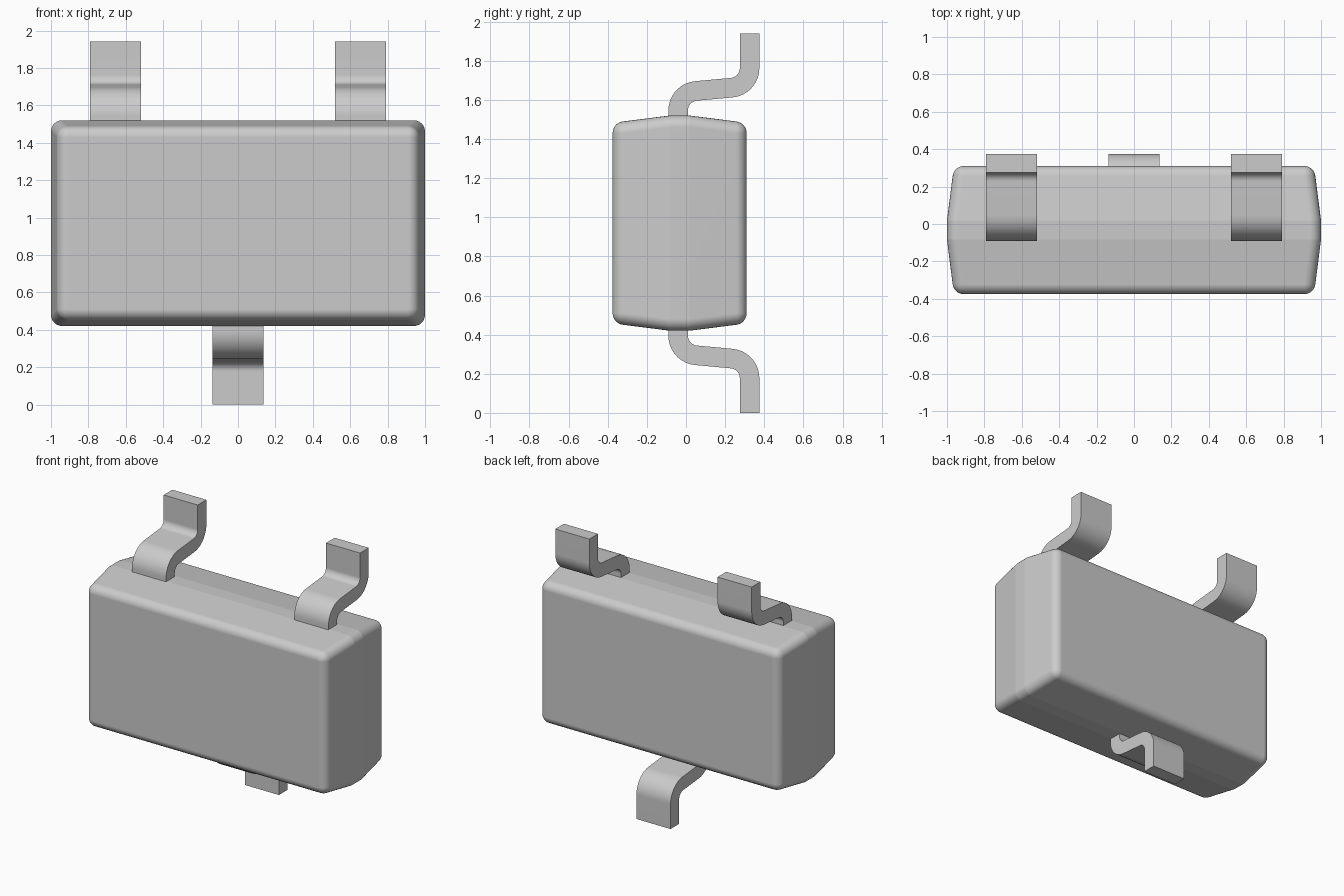
import bpy, bmesh
from math import cos, sin, pi, radians

if "Cube" in bpy.data.objects:
    bpy.data.objects.remove(bpy.data.objects["Cube"])

MID_Z = 0.97      # height of the mirror plane between top and bottom leads
BODY_Y = -0.0325  # centre of the body in depth


def finish(bm, name, sharp=()):
    """Make an object, smooth except at hard edges and the listed ones."""
    bmesh.ops.remove_doubles(bm, verts=bm.verts, dist=1e-5)
    bmesh.ops.recalc_face_normals(bm, faces=bm.faces)
    for f in bm.faces:
        f.smooth = True
    for e in bm.edges:
        on_ring = any(all(abs(v.co.y - y) < 1e-4 for v in e.verts) for y in sharp)
        e.smooth = e.calc_face_angle(0) < radians(30) and not on_ring
    mesh = bpy.data.meshes.new(name)
    bm.to_mesh(mesh)
    bm.free()
    obj = bpy.data.objects.new(name, mesh)
    bpy.context.collection.objects.link(obj)
    mod = obj.modifiers.new("even_normals", 'WEIGHTED_NORMAL')
    mod.keep_sharp = True
    return obj


def rounded_ring(bm, y, inset, r, n=6):
    """Rounded rectangle in the xz plane."""
    a, b = 1.0 - inset, 0.55 - inset
    ring = []
    for q, (sx, sz) in enumerate([(1, 1), (-1, 1), (-1, -1), (1, -1)]):
        for i in range(n + 1):
            t = (q + i / n) * pi / 2
            ring.append(bm.verts.new((sx * (a - r) + r * cos(t), y,
                                      MID_Z + sz * (b - r) + r * sin(t))))
    return ring


# Body: drafted both ways from a flat parting band, with rounded rims
def make_body():
    half, flat, r, steps = 0.3425, 0.05, 0.06, 8
    side = [(flat, 0.0, r)]
    for i in range(steps + 1):
        t = radians(7.5 + 82.5 * i / steps)
        side.append((half - r + r * sin(t), 0.09 - r * cos(t),
                     max(r * cos(t), 0.0005)))
    profile = [(-d, s, c) for d, s, c in reversed(side)] + side
    bm = bmesh.new()
    rings = [rounded_ring(bm, BODY_Y + d, s, c) for d, s, c in profile]
    for p, q in zip(rings, rings[1:]):
        for i in range(len(p)):
            j = (i + 1) % len(p)
            bm.faces.new((p[i], p[j], q[j], q[i]))
    bm.faces.new(rings[0])
    bm.faces.new(rings[-1])
    finish(bm, "package_body", (BODY_Y - flat, BODY_Y + flat))


# Lead: S-bent strip of constant thickness, flipped for the bottom side
def make_lead(name, x, flip=False, width=0.275, n=9):
    left, right = [(-0.09, 1.45)], [(0.01, 1.45)]
    bends = [((0.06, 1.546), 180, 95, 0.15, 0.05),
             ((0.225, 1.762), -85, 0, 0.05, 0.15)]
    for (cy, cz), a0, a1, rl, rr in bends:
        for i in range(n + 1):
            t = radians(a0 + (a1 - a0) * i / n)
            left.append((cy + rl * cos(t), cz + rl * sin(t)))
            right.append((cy + rr * cos(t), cz + rr * sin(t)))
    left.append((0.275, 1.94))
    right.append((0.375, 1.94))
    bm = bmesh.new()
    rows = []
    for p, q in zip(left, right):
        corners = [(x - width / 2, p), (x + width / 2, p),
                   (x + width / 2, q), (x - width / 2, q)]
        rows.append([bm.verts.new((cx, y, 2 * MID_Z - z if flip else z))
                     for cx, (y, z) in corners])
    for p, q in zip(rows, rows[1:]):
        for i in range(4):
            j = (i + 1) % 4
            bm.faces.new((p[i], p[j], q[j], q[i]))
    bm.faces.new(rows[0])
    bm.faces.new(rows[-1])
    finish(bm, name)


make_body()
make_lead("upper_left_lead", -0.655)
make_lead("upper_right_lead", 0.655)
make_lead("lower_lead", 0.0, flip=True)
